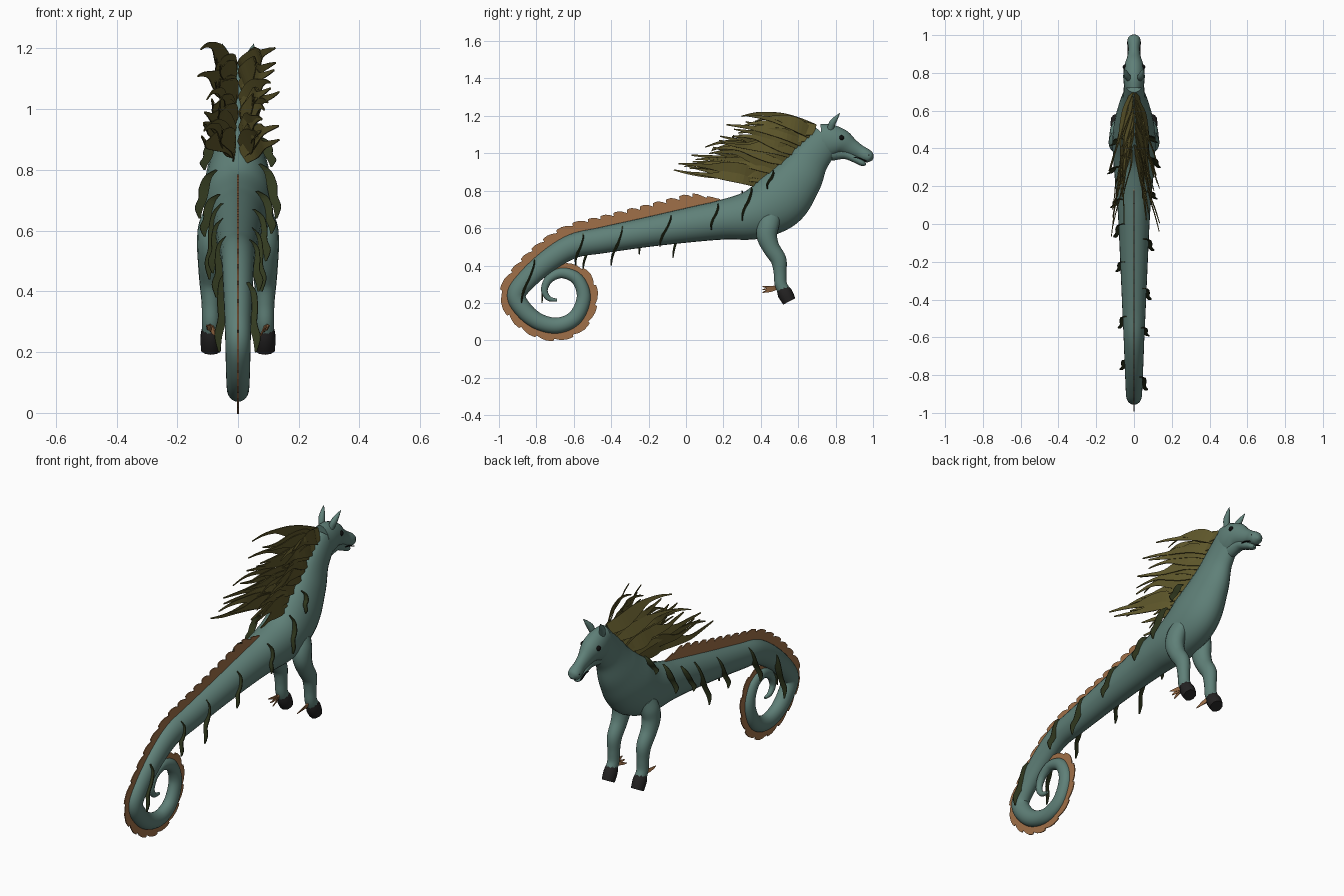
import bpy, bmesh, math, random
from mathutils import Vector

random.seed(4)
cube = bpy.data.objects.get("Cube")
if cube:
    bpy.data.objects.remove(cube)


def material(name, rgb):
    m = bpy.data.materials.new(name)
    m.use_nodes = True
    m.diffuse_color = (*rgb, 1)
    bsdf = m.node_tree.nodes["Principled BSDF"]
    bsdf.inputs["Base Color"].default_value = (*rgb, 1)
    bsdf.inputs["Roughness"].default_value = 0.7
    return m


TEAL = material("teal skin", (0.115, 0.216, 0.188))
FIN = material("copper fin", (0.35, 0.162, 0.065))
OLIVE = material("olive mane", (0.115, 0.097, 0.024))
WEED = material("dark weed", (0.032, 0.042, 0.014))
HOOF = material("charcoal hoof", (0.017, 0.016, 0.016))
EYE = material("black eye", (0.004, 0.004, 0.004))


def finish(name, bm, mat, thick=0):
    bmesh.ops.recalc_face_normals(bm, faces=bm.faces)
    me = bpy.data.meshes.new(name)
    bm.to_mesh(me)
    bm.free()
    me.materials.append(mat)
    ob = bpy.data.objects.new(name, me)
    bpy.context.collection.objects.link(ob)
    if thick:
        mod = ob.modifiers.new("thickness", "SOLIDIFY")
        mod.thickness, mod.offset = thick, 0
    else:
        bpy.ops.object.select_all(action="DESELECT")
        ob.select_set(True)
        bpy.context.view_layer.objects.active = ob
        bpy.ops.object.shade_smooth_by_angle(angle=math.radians(50))
    return ob


def spline(points, steps):
    """Smooth path through points of any dimension."""
    p = [Vector(q) for q in points]
    out = []
    for i in range(len(p) - 1):
        a, b, c, d = p[max(i - 1, 0)], p[i], p[i + 1], p[min(i + 2, len(p) - 1)]
        for k in range(steps):
            t = k / steps
            out.append(b + (c - a) * (t / 2) + (a * 2 - b * 5 + c * 4 - d) * (t * t / 2)
                       + (b * 3 - a - c * 3 + d) * (t ** 3 / 2))
    return out + [p[-1]]


def frames(path):
    """Position and in-plane normal at each sample of a (y, z, ...) path."""
    res = []
    for i, s in enumerate(path):
        d = path[min(i + 1, len(path) - 1)] - path[max(i - 1, 0)]
        t = Vector((0, d[0], d[1])).normalized()
        res.append((Vector((s[4], s[0], s[1])), Vector((0, -t.z, t.y)), s[2], s[3]))
    return res


def loft(name, stations, mat, sides=20, steps=5, side=1):
    """Elliptical sweep through stations (y, z, depth radius, half width, x)."""
    path = spline([(*s, 0)[:5] for s in stations], steps)
    bm = bmesh.new()
    rings = []
    for c, n, r, w in frames(path):
        ring = []
        for k in range(sides):
            a = math.tau * k / sides
            v = c + n * r * math.cos(a) + Vector((w * math.sin(a), 0, 0))
            ring.append(bm.verts.new((v.x * side, v.y, v.z)))
        rings.append(ring)
    for a, b in zip(rings, rings[1:]):
        for k in range(sides):
            j = (k + 1) % sides
            bm.faces.new((a[k], a[j], b[j], b[k]))
    bm.faces.new(rings[0])
    bm.faces.new(rings[-1])
    finish(name, bm, mat)
    return frames(path)


def ribbon(bm, points, across, steps=4):
    """Flat strip through points (x, y, z, half width), widened along across."""
    prev = None
    for s in spline(points, steps):
        c = Vector(s[:3])
        pair = [bm.verts.new(c + across * s[3]), bm.verts.new(c - across * s[3])]
        if prev:
            bm.faces.new((prev[0], prev[1], pair[1], pair[0]))
        prev = pair


# Neck, trunk and curled tail
STEPS = 8
BODY = [(.76, 1.08, .085, .052), (.67, .975, .10, .06), (.60, .865, .13, .085),
        (.50, .75, .155, .11), (.37, .675, .135, .112), (.2, .645, .107, .098),
        (.05, .622, .095, .085), (-.2, .58, .08, .073), (-.45, .535, .07, .062),
        (-.6, .505, .065, .055), (-.73, .43, .06, .05), (-.85, .325, .054, .045),
        (-.907, .24, .05, .042), (-.86, .155, .047, .04), (-.78, .097, .044, .038),
        (-.68, .08, .042, .036), (-.59, .125, .04, .034), (-.547, .23, .037, .032),
        (-.58, .325, .033, .029), (-.66, .36, .028, .025), (-.73, .33, .023, .021),
        (-.757, .27, .018, .017), (-.735, .225, .014, .013), (-.69, .215, .007, .007)]
body = loft("body", BODY, TEAL, 24, STEPS)

# Scalloped fin along the back and round the coil
bm = bmesh.new()
first, last = 5 * STEPS, 20 * STEPS
run = body[first:last]
dist = [0]
for a, b in zip(run, run[1:]):
    dist.append(dist[-1] + (b[0] - a[0]).length)
teeth, prev, i = 28, None, 0
for k in range(teeth * 5):
    f = (0, .3, .6, .85, .97)[k % 5]
    u = (k // 5 + f) / teeth
    while dist[i + 1] < u * dist[-1]:
        i += 1
    g = (u * dist[-1] - dist[i]) / (dist[i + 1] - dist[i])
    c = run[i][0].lerp(run[i + 1][0], g)
    n = run[i][1].lerp(run[i + 1][1], g)
    r = run[i][2] * (1 - g) + run[i + 1][2] * g
    tall = (.078 - .036 * min(u * 1.6, 1)) * min(1, .1 + u * 12, .3 + (1 - u) * 8)
    h = tall * (.68 + .32 * math.sin(f * 2.2))
    pair = [bm.verts.new(c - n * r * .8), bm.verts.new(c - n * (r + h))]
    if prev:
        bm.faces.new((prev[0], prev[1], pair[1], pair[0]))
    prev = pair
finish("back_fin", bm, FIN, .005)

# Head with lower jaw
loft("head", [(.725, 1.065, .092, .052), (.775, 1.067, .088, .057), (.83, 1.06, .069, .053),
              (.88, 1.034, .048, .037), (.925, 1.01, .037, .03), (.96, .99, .036, .034),
              (.985, .978, .029, .031), (1.0, .97, .008, .01)], TEAL)
loft("lower_jaw", [(.78, 1.0, .04, .034), (.85, .997, .028, .028), (.91, .967, .02, .024),
                   (.945, .947, .016, .023), (.962, .94, .005, .01)], TEAL, 16)

for side, label in ((1, "left"), (-1, "right")):
    # Ear, eye and nostril
    loft(label + "_ear", [(.77, 1.125, .016, .014, .028), (.782, 1.16, .018, .017, .036),
                          (.803, 1.19, .011, .011, .044), (.823, 1.215, .001, .001, .052)],
         TEAL, 12, 5, side)
    for part, size, spot in (("eye", .014, (.046, .832, 1.083)), ("nostril", .006, (.028, .977, .99))):
        bm = bmesh.new()
        bmesh.ops.create_uvsphere(bm, u_segments=16, v_segments=10, radius=size)
        bmesh.ops.translate(bm, verts=bm.verts, vec=(spot[0] * side, spot[1], spot[2]))
        finish(label + "_" + part, bm, EYE)
    bm = bmesh.new()
    ribbon(bm, [(side * .031, .895, .978, .001), (side * .031, .925, .974, .003),
                (side * .034, .965, .958, .002)], Vector((0, 0, 1)))
    finish(label + "_mouth_line", bm, EYE, .006)

    # Foreleg, hoof and fetlock fin
    loft(label + "_foreleg", [(.46, .67, .05, .035, .075), (.442, .62, .056, .044, .086),
                              (.432, .56, .055, .045, .09), (.455, .495, .046, .041, .091),
                              (.495, .43, .042, .037, .09), (.503, .36, .034, .031, .089),
                              (.507, .3, .033, .03, .089), (.53, .255, .034, .03, .089)],
         TEAL, 16, 5, side)
    loft(label + "_hoof", [(.515, .278, .032, .03, .089), (.53, .25, .041, .036, .089),
                           (.552, .208, .036, .034, .089)], HOOF, 10, 2, side)
    bm = bmesh.new()
    for k in (-1, 0, 1):
        ribbon(bm, [(side * .089, .495, .285, .01), (side * (.089 + k * .008), .455, .275 + k * .006, .009),
                    (side * (.089 + k * .014), .41, .272 + k * .016, .002)], Vector((.3, 0, 1)))
    finish(label + "_fetlock_fin", bm, FIN, .004)

    # Mane locks streaming back from the crest
    bm = bmesh.new()
    locks = 17
    for k in range(locks):
        t = k / (locks - 1)
        c, n, r, w = body[round(1 + t * 3.1 * STEPS)]
        root = c - n * r * .95
        reach = random.uniform(.30, .40) + .08 * t
        rise = random.uniform(.05, .10) - .015 * t
        out = random.uniform(.04, .12) * side
        wave = random.uniform(-.018, .018)
        pts = []
        for f, width in ((0, .03), (.2, .04), (.42, .032), (.62, .014), (.82, .008), (1, .003)):
            pts.append((side * .012 + out * f ** .8 + wave * .6 * math.sin(f * 8),
                        root.y - reach * f,
                        root.z + rise * math.sin(f * 1.9) + wave * math.sin(f * 7), width))
        ribbon(bm, pts, Vector((side * random.uniform(-.5, .1), .2, 1)).normalized())
    finish(label + "_mane", bm, OLIVE, .004)

# Weed strips draped over the flanks: top y z, bottom y z, body half width
DRAPES = {"left": (1, [(.465, .91, .435, .81, .10), (.35, .82, .30, .64, .115),
                       (.17, .73, .135, .59, .10), (-.08, .67, -.14, .5, .083),
                       (-.34, .61, -.4, .4, .07), (-.55, .57, -.59, .4, .06),
                       (-.81, .43, -.88, .2, .052)]),
          "right": (-1, [(.45, .9, .42, .8, .10), (.3, .8, .27, .64, .115),
                         (.13, .72, .09, .58, .10), (0, .69, -.07, .44, .085),
                         (-.2, .64, -.25, .46, .075), (-.49, .58, -.55, .38, .063),
                         (-.72, .47, -.77, .2, .055)])}
for label, (side, strips) in DRAPES.items():
    bm = bmesh.new()
    for y0, z0, y1, z1, w in strips:
        pts = []
        for f, width in ((0, .004), (.15, .012), (.4, .017), (.6, .014), (.8, .013), (1, .003)):
            x = w * (.62 + .45 * math.sin(min(f * 2.6, 1.57))) + .008 * math.sin(f * 9)
            pts.append((side * x, y0 + (y1 - y0) * f + .008 * math.sin(f * 6.3),
                        z0 + (z1 - z0) * f, width))
        ribbon(bm, pts, Vector((side, -.25, .25)).normalized())
    finish(label + "_weed_strips", bm, WEED, .005)
